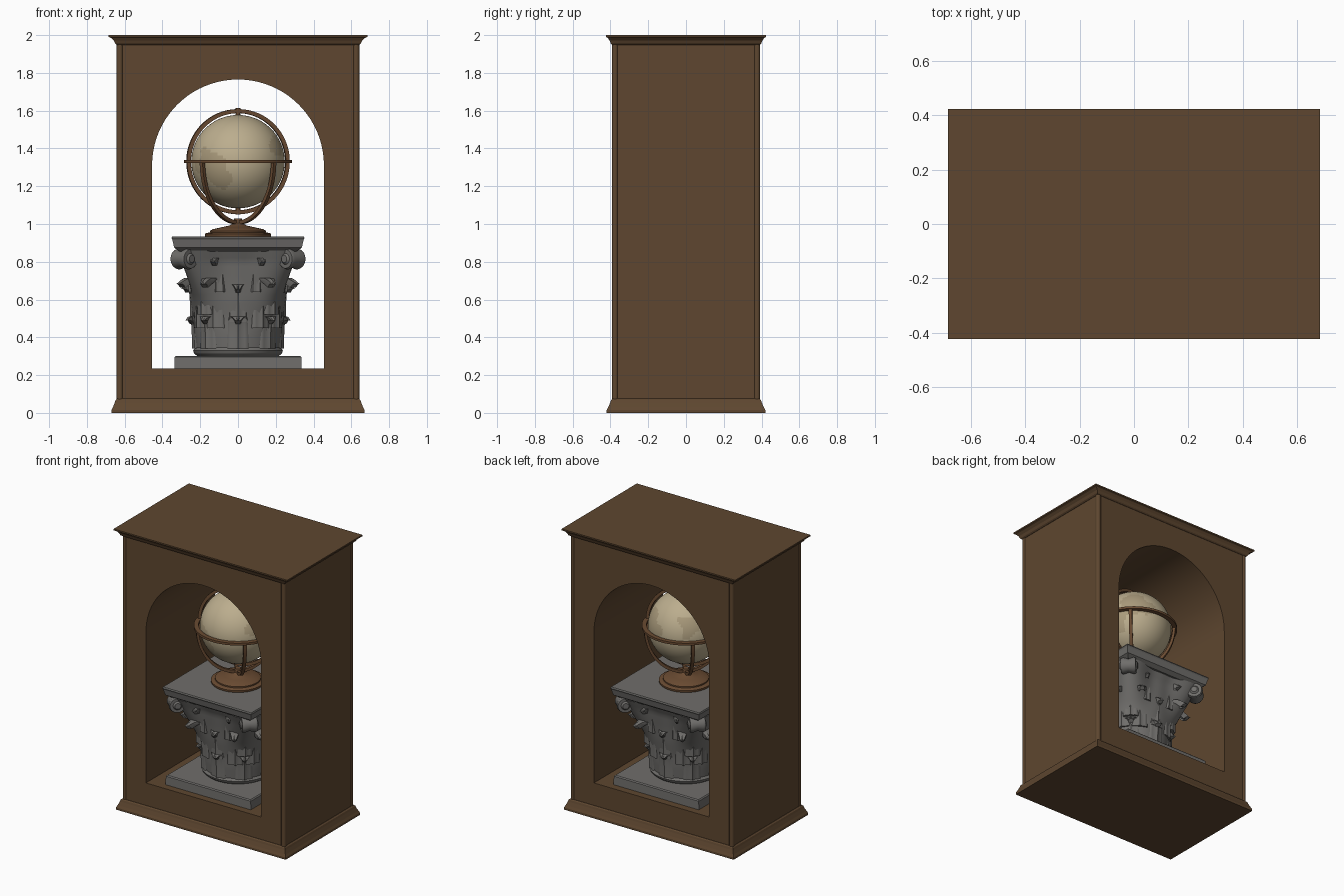
import bpy, bmesh, math
from math import sin, cos, pi, radians
from mathutils import Matrix, Vector

if "Cube" in bpy.data.objects:
    bpy.data.objects.remove(bpy.data.objects["Cube"])


def mat(name, rgb):
    m = bpy.data.materials.new(name)
    m.diffuse_color = (*rgb, 1)
    m.use_nodes = True
    m.node_tree.nodes["Principled BSDF"].inputs["Base Color"].default_value = m.diffuse_color
    return m


WOOD = mat("dark_wood", (0.112, 0.062, 0.029))
STAND = mat("stand_wood", (0.145, 0.071, 0.032))
STONE = mat("grey_stone", (0.160, 0.155, 0.147))
SEA = mat("globe_cream", (0.50, 0.42, 0.27))
LAND = mat("globe_tan", (0.40, 0.325, 0.20))


def finish(name, bm, material, smooth=None):
    bmesh.ops.recalc_face_normals(bm, faces=bm.faces)
    me = bpy.data.meshes.new(name)
    bm.to_mesh(me)
    bm.free()
    ob = bpy.data.objects.new(name, me)
    bpy.context.collection.objects.link(ob)
    me.materials.append(material)
    if smooth:
        bpy.ops.object.select_all(action='DESELECT')
        ob.select_set(True)
        bpy.context.view_layer.objects.active = ob
        bpy.ops.object.shade_smooth_by_angle(angle=radians(smooth))
    return ob


def skin(bm, rows, close_u=True, close_v=False, caps=True):
    """Join rows of points with quads."""
    vs = [[bm.verts.new(p) for p in row] for row in rows]
    n, m = len(vs), len(vs[0])
    for i in range(n if close_v else n - 1):
        for j in range(m if close_u else m - 1):
            a, b = vs[i], vs[(i + 1) % n]
            bm.faces.new((a[j], a[(j + 1) % m], b[(j + 1) % m], b[j]))
    if caps and not close_v:
        bm.faces.new(vs[0])
        bm.faces.new(vs[-1])


def stack(name, levels, material):
    """Rectangular moulding from (z, half x, half y) levels."""
    bm = bmesh.new()
    skin(bm, [[(-x, -y, z), (x, -y, z), (x, y, z), (-x, y, z)] for z, x, y in levels])
    return finish(name, bm, material)


def lathe(bm, profile, seg=64, closed=False, matrix=Matrix()):
    rows = [[matrix @ Vector((r * cos(2 * pi * k / seg), r * sin(2 * pi * k / seg), z))
             for k in range(seg)] for r, z in profile]
    skin(bm, rows, close_v=closed)


def arched_slab(name, hx, z0, z1, y0, y1):
    """Slab with the arched opening cut through it."""
    outer = [(-hx, z0), (hx, z0), (hx, z1), (-hx, z1)]
    R, spring, floor = 0.455, 1.31, 0.235
    inner = [(-R, floor), (R, floor)]
    inner += [(R * cos(pi * k / 40), spring + R * sin(pi * k / 40)) for k in range(41)]
    bm = bmesh.new()
    for loop in (outer, inner):
        vs = [bm.verts.new((x, y0, z)) for x, z in loop]
        for i in range(len(vs)):
            bm.edges.new((vs[i - 1], vs[i]))
    bmesh.ops.triangle_fill(bm, edges=bm.edges[:], use_beauty=True)
    ext = bmesh.ops.extrude_face_region(bm, geom=bm.faces[:])
    moved = [v for v in ext['geom'] if isinstance(v, bmesh.types.BMVert)]
    bmesh.ops.translate(bm, verts=moved, vec=(0, y1 - y0, 0))
    return finish(name, bm, WOOD, 30)


# Cabinet: core, front and back panels, corner beads, mouldings
arched_slab("cabinet_core", 0.638, 0.04, 1.97, -0.365, 0.365)
arched_slab("front_panel", 0.612, 0.04, 1.97, -0.388, -0.365)
arched_slab("back_panel", 0.612, 0.04, 1.97, 0.365, 0.388)
bm = bmesh.new()
for sx in (-1, 1):
    for sy in (-1, 1):
        lathe(bm, [(0.017, 0.04), (0.017, 1.97)], 16,
              matrix=Matrix.Translation((sx * 0.626, sy * 0.376, 0)))
finish("corner_beads", bm, WOOD, 40)


def open_core(levels):
    return [(z, x, y) for z, x, y in levels]


stack("base_moulding", [(0, .67, .42), (.015, .67, .42), (.03, .662, .412), (.055, .652, .401),
                        (.068, .648, .397), (.075, .64, .39)], WOOD)
stack("top_moulding", [(1.948, .64, .39), (1.955, .65, .398), (1.972, .658, .405),
                       (1.985, .672, .414), (1.99, .685, .424), (2.0, .685, .424)], WOOD)

# Stone capital: plinth, bell, top slab
stack("capital_plinth", [(.23, .337, .337), (.295, .335, .335), (.302, .328, .328)], STONE)
stack("capital_top_slab", [(.855, .31, .31), (.875, .338, .338), (.915, .347, .347),
                           (.925, .352, .352), (.934, .348, .348)], STONE)
KEYS = [(.30, .215, .215), (.315, .232, .232), (.33, .238, .238), (.345, .226, .226),
        (.42, .233, .233), (.50, .236, .24), (.60, .252, .28), (.70, .262, .335),
        (.80, .275, .39), (.88, .31, .435)]
rows = []
for (z0, a0, d0), (z1, a1, d1) in zip(KEYS, KEYS[1:]):
    for s in range(4):
        t = s / 4
        ra, rd = a0 + (a1 - a0) * t, d0 + (d1 - d0) * t
        row = []
        for k in range(96):
            th = 2 * pi * k / 96
            r = ra + (rd - ra) * sin(2 * th) ** 4
            row.append((r * cos(th), r * sin(th), z0 + (z1 - z0) * t))
        rows.append(row)
bm = bmesh.new()
skin(bm, rows)
finish("capital_bell", bm, STONE, 40)


def leaf(bm, angle, z0, z1, r0, r1, width, thick=0.022):
    """Upright leaf whose tip curls outward and down."""
    rows, n, m = [], 12, 8
    for i in range(n + 1):
        u = i / n
        z = z0 + (z1 - z0) * sin(u * pi * 0.66)
        r = r0 + (r1 - r0) * u ** 2.5
        w = width * (1 - 0.75 * u ** 3)
        out, inn = [], []
        for j in range(m + 1):
            v = 2 * j / m - 1
            for side, lst in ((0, out), (thick, inn)):
                rr = r - side - 0.018 * v * v + 0.006 * cos(v * 3 * pi)
                a = angle + v * w / r
                zz = z - side * 0.8 * u
                lst.append((rr * cos(a), rr * sin(a), zz))
        rows.append(out + inn[::-1])
    skin(bm, rows)


bm = bmesh.new()
for k in range(8):
    leaf(bm, k * pi / 4, .34, .51, .238, .272, .075)
finish("lower_leaves", bm, STONE, 50)
bm = bmesh.new()
for k in range(4):
    ax = k * pi / 2
    leaf(bm, ax, .48, .68, .247, .295, .06)
    for s in (-1, 1):
        leaf(bm, ax + s * radians(31), .45, .715, .25, .375, .065)
        leaf(bm, ax + s * radians(24), .64, .82, .28, .345, .045)
    leaf(bm, ax + pi / 4, .52, .84, .27, .43, .06)
finish("upper_leaves", bm, STONE, 50)

# Corner scrolls under the slab
bm = bmesh.new()
for k in range(4):
    m = (Matrix.Rotation(pi / 4 + k * pi / 2, 4, 'Z') @ Matrix.Translation((.405, 0, .815))
         @ Matrix.Rotation(pi / 2, 4, 'X'))
    lathe(bm, [(.02, -.06), (.03, -.05), (.05, -.05), (.056, -.035), (.045, 0),
               (.056, .035), (.05, .05), (.03, .05), (.02, .06)], 24, matrix=m)
finish("corner_scrolls", bm, STONE, 40)

# Globe with land patches chosen by direction
GC = Vector((0, 0, 1.33))
bm = bmesh.new()
bmesh.ops.create_uvsphere(bm, u_segments=96, v_segments=48, radius=0.247,
                          matrix=Matrix.Translation(GC))
PATCHES = [((-.45, -.85, -.25), .36), ((-.75, -.6, -.1), .3), ((.55, .8, .2), .42),
           ((.85, .3, -.3), .35), ((-.6, .7, .5), .3), ((.9, -.4, .35), .22)]
for f in bm.faces:
    d = (f.calc_center_median() - GC).normalized()
    wob = 0.08 * sin(9 * d.x + 4 * d.z) + 0.06 * sin(13 * d.z - 7 * d.y)
    f.material_index = int(any(d.angle(Vector(c)) < s + wob for c, s in PATCHES))
globe = finish("globe", bm, SEA, 60)
globe.data.materials.append(LAND)

# Rings around the globe and the pole pins
def band(ri, ro, h):
    return [(ri, -h), (ro, -h), (ro, h), (ri, h)]


bm = bmesh.new()
lathe(bm, band(.255, .286, .008), 96, True, Matrix.Translation(GC))
finish("horizon_ring", bm, STAND, 40)
bm = bmesh.new()
lathe(bm, band(.257, .278, .011), 96, True,
      Matrix.Translation(GC) @ Matrix.Rotation(radians(12), 4, 'Z') @ Matrix.Rotation(pi / 2, 4, 'X'))
finish("meridian_ring", bm, STAND, 40)
bm = bmesh.new()
lathe(bm, [(.012, 1.57), (.012, 1.615)], 16)
lathe(bm, [(.012, 1.05), (.012, 1.09)], 16)
finish("pole_pins", bm, STAND, 40)

# Four curved legs from the horizon ring to the foot
bm = bmesh.new()
for k in range(4):
    a = pi / 4 + k * pi / 2
    e, t = Vector((cos(a), sin(a), 0)), Vector((-sin(a), cos(a), 0))
    rows = []
    for i in range(21):
        p = pi / 2 * i / 20
        rows.append([e * (R * cos(p)) + t * s + Vector((0, 0, 1.33 - H * sin(p)))
                     for R, H, s in ((.258, .312, -.011), (.276, .332, -.011),
                                     (.276, .332, .011), (.258, .312, .011))])
    skin(bm, rows)
finish("stand_legs", bm, STAND, 40)

# Turned foot
bm = bmesh.new()
lathe(bm, [(.172, .932), (.175, .938), (.175, .948), (.165, .953), (.148, .955), (.148, .964),
           (.135, .972), (.09, .982), (.045, .992), (.025, 1.005), (.02, 1.03)])
finish("stand_foot", bm, STAND, 40)
